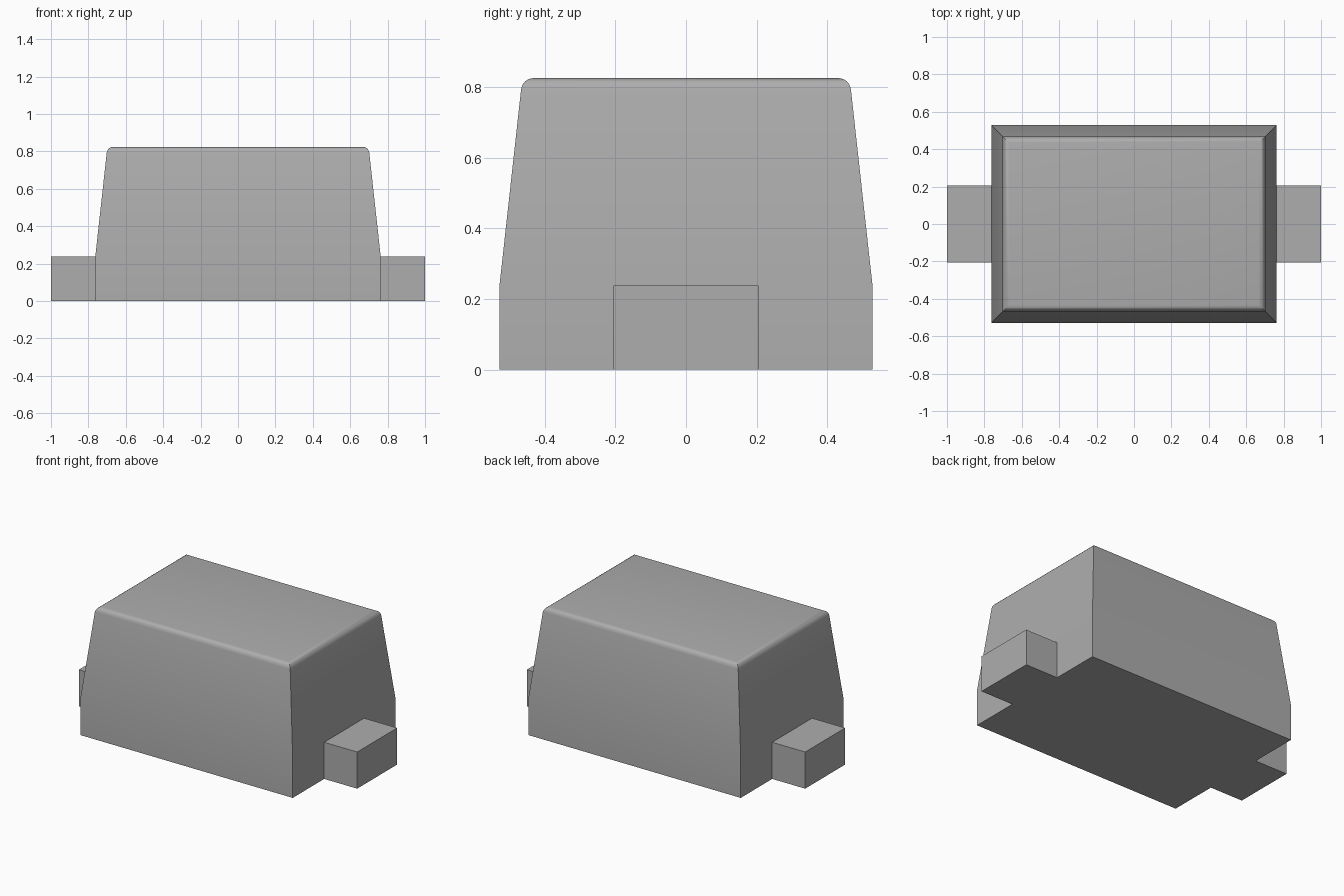
import bpy, bmesh, math

cube = bpy.data.objects.get("Cube")
if cube:
    bpy.data.objects.remove(cube, do_unlink=True)

grey = bpy.data.materials.new("plain grey")
grey.use_nodes = True
colour = (0.42, 0.42, 0.42, 1)
grey.diffuse_color = colour
grey.node_tree.nodes["Principled BSDF"].inputs["Base Color"].default_value = colour


def loft(name, rings):
    """Stack rectangles (x0, x1, half depth, z) into a closed solid."""
    bm = bmesh.new()
    loops = [[bm.verts.new(p) for p in ((x0, -d, z), (x1, -d, z), (x1, d, z), (x0, d, z))]
             for x0, x1, d, z in rings]
    for low, high in zip(loops, loops[1:]):
        for i in range(4):
            j = (i + 1) % 4
            bm.faces.new((low[i], low[j], high[j], high[i]))
    bm.faces.new(loops[0][::-1])
    bm.faces.new(loops[-1])
    mesh = bpy.data.meshes.new(name)
    bm.to_mesh(mesh)
    bm.free()
    mesh.materials.append(grey)
    obj = bpy.data.objects.new(name, mesh)
    bpy.context.collection.objects.link(obj)
    return obj


# Body: straight base, tapered sides, rounded top rim
WIDTH, DEPTH, HEIGHT, BEND = 0.763, 0.528, 0.825, 0.238
RIM, TAPER = 0.035, 0.061
profile = [(0, 0), (0, BEND)]
for step in range(5):
    a = math.radians(6 + 21 * step)
    profile.append((TAPER + RIM * (1 - math.cos(a)), HEIGHT - RIM + RIM * math.sin(a)))
body = loft("body", [(-WIDTH + i, WIDTH - i, DEPTH - i, z) for i, z in profile])

bpy.ops.object.select_all(action="DESELECT")
body.select_set(True)
bpy.context.view_layer.objects.active = body
bpy.ops.object.shade_smooth_by_angle(angle=math.radians(40))

# End tabs
for name, x0, x1 in (("left_tab", WIDTH, 1), ("right_tab", -1, -WIDTH)):
    loft(name, [(x0, x1, 0.205, z) for z in (0, BEND)])
